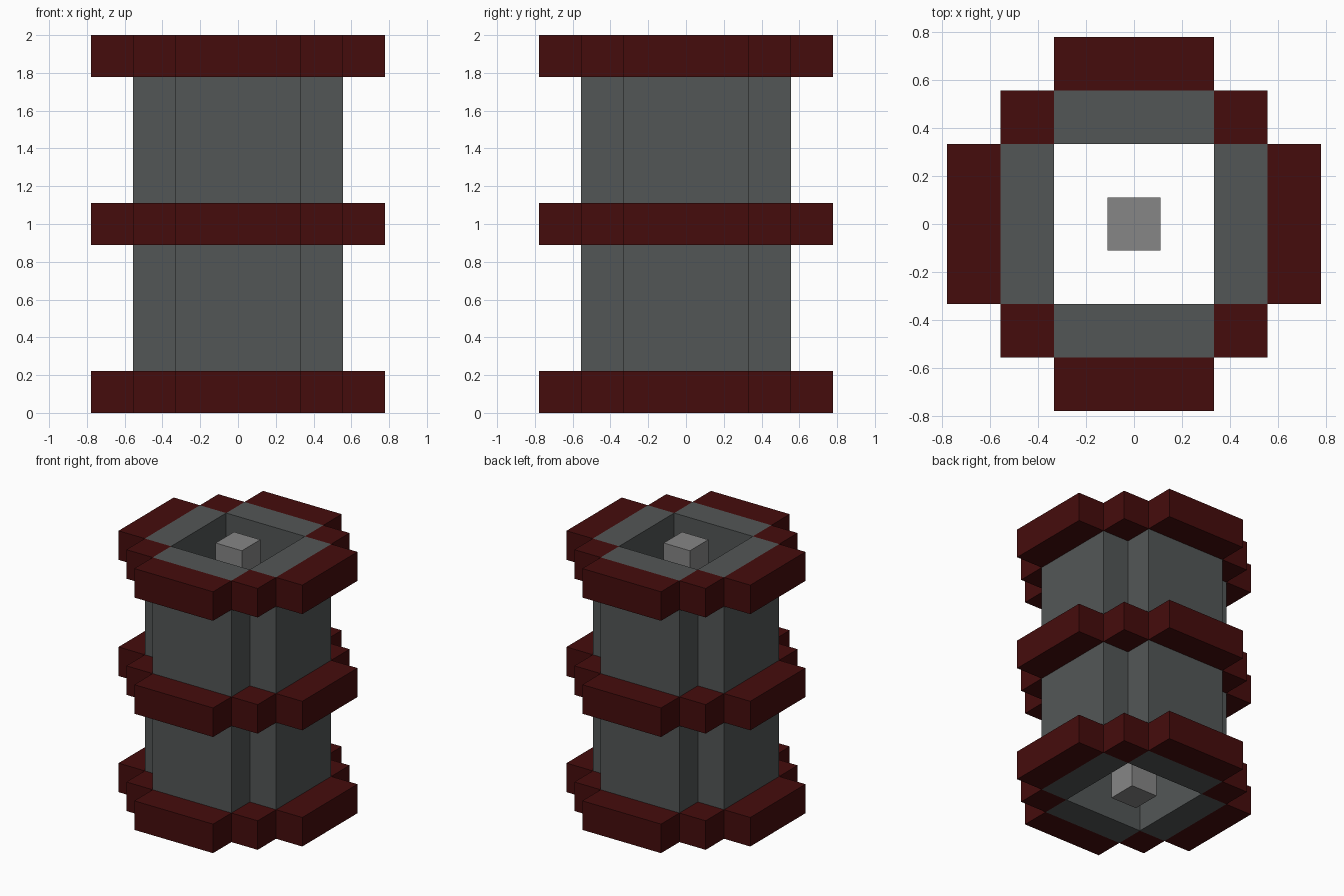
import bpy
import bmesh
from mathutils import Matrix, Vector

if "Cube" in bpy.data.objects:
    bpy.data.objects.remove(bpy.data.objects["Cube"], do_unlink=True)

U = 2 / 9  # one block
HEIGHT = 9 * U


def make_material(name, rgb):
    mat = bpy.data.materials.new(name)
    mat.use_nodes = True
    color = (*rgb, 1)
    mat.diffuse_color = color
    mat.node_tree.nodes["Principled BSDF"].inputs["Base Color"].default_value = color
    return mat


def block(name, center, size, mat):
    """Axis-aligned flat-shaded box."""
    bm = bmesh.new()
    bmesh.ops.create_cube(bm, size=1, matrix=Matrix.Diagonal((*size, 1)))
    mesh = bpy.data.meshes.new(name)
    bm.to_mesh(mesh)
    bm.free()
    mesh.materials.append(mat)
    obj = bpy.data.objects.new(name, mesh)
    obj.location = center
    bpy.context.collection.objects.link(obj)
    return obj


dark_red = make_material("dark red", (0.06, 0.0037, 0.0037))
slate_grey = make_material("slate grey", (0.086, 0.094, 0.094))
light_grey = make_material("light grey", (0.24, 0.24, 0.24))

# Central rod through the open shaft
block("core_rod", (0, 0, HEIGHT / 2), (U, U, HEIGHT), light_grey)

sides = {"left": (1, 0), "right": (-1, 0), "back": (0, 1), "front": (0, -1)}
collars = {"bottom": U / 2, "middle": HEIGHT / 2, "top": HEIGHT - U / 2}

for side, (dx, dy) in sides.items():
    out = Vector((dx, dy, 0))
    width, depth = (U, 3 * U) if dx else (3 * U, U)
    # Full-height wall panel
    block(f"{side}_wall", out * 2 * U + Vector((0, 0, HEIGHT / 2)),
          (width, depth, HEIGHT), slate_grey)
    # Collar bars outside the wall
    for level, z in collars.items():
        block(f"{level}_{side}_collar_bar", out * 3 * U + Vector((0, 0, z)),
              (width, depth, U), dark_red)

# Collar corner blocks filling the notches between walls
for level, z in collars.items():
    for x_name, sx in (("left", 1), ("right", -1)):
        for y_name, sy in (("front", -1), ("back", 1)):
            block(f"{level}_{y_name}_{x_name}_collar_corner",
                  (sx * 2 * U, sy * 2 * U, z), (U, U, U), dark_red)
